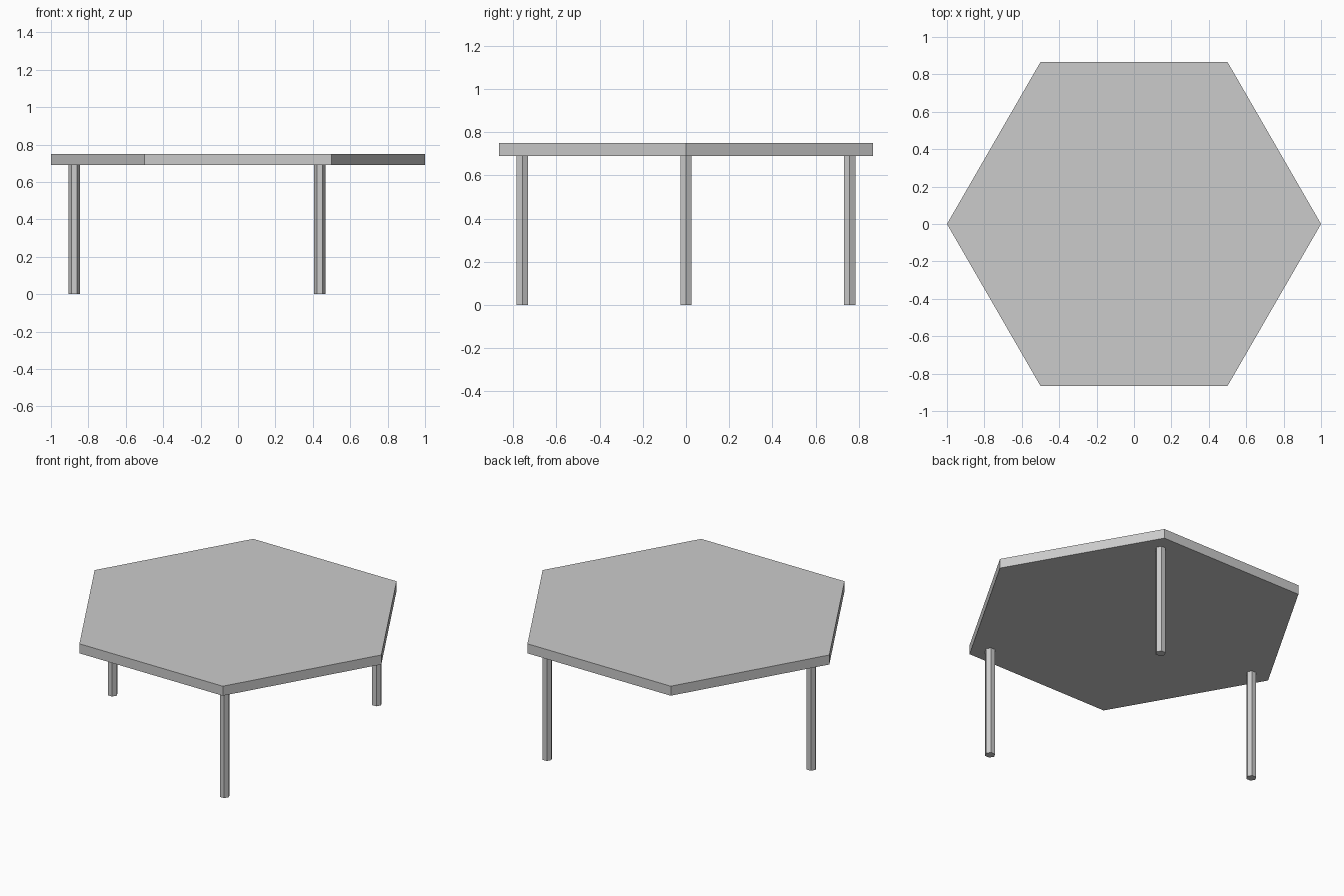
import bpy
from math import cos, sin, radians

if "Cube" in bpy.data.objects:
    bpy.data.objects.remove(bpy.data.objects["Cube"])

TOP_Z, UNDER_Z = 0.75, 0.69
LEG_RING = 0.875


def hex_prism(name, radius, z0, z1, x=0.0, y=0.0):
    """Six-sided prism with corners pointing along x."""
    bpy.ops.mesh.primitive_cylinder_add(
        vertices=6, radius=radius, depth=z1 - z0,
        location=(x, y, (z0 + z1) / 2), rotation=(0, 0, radians(30)))
    obj = bpy.context.object
    obj.name = name
    return obj


# Hexagonal table top
hex_prism("table_top", 1.0, UNDER_Z, TOP_Z)

# Three legs under alternate corners
for name, angle in (("back_right_leg", 60), ("left_leg", 180), ("front_right_leg", 300)):
    a = radians(angle)
    hex_prism(name, 0.03, 0.0, UNDER_Z, LEG_RING * cos(a), LEG_RING * sin(a))
